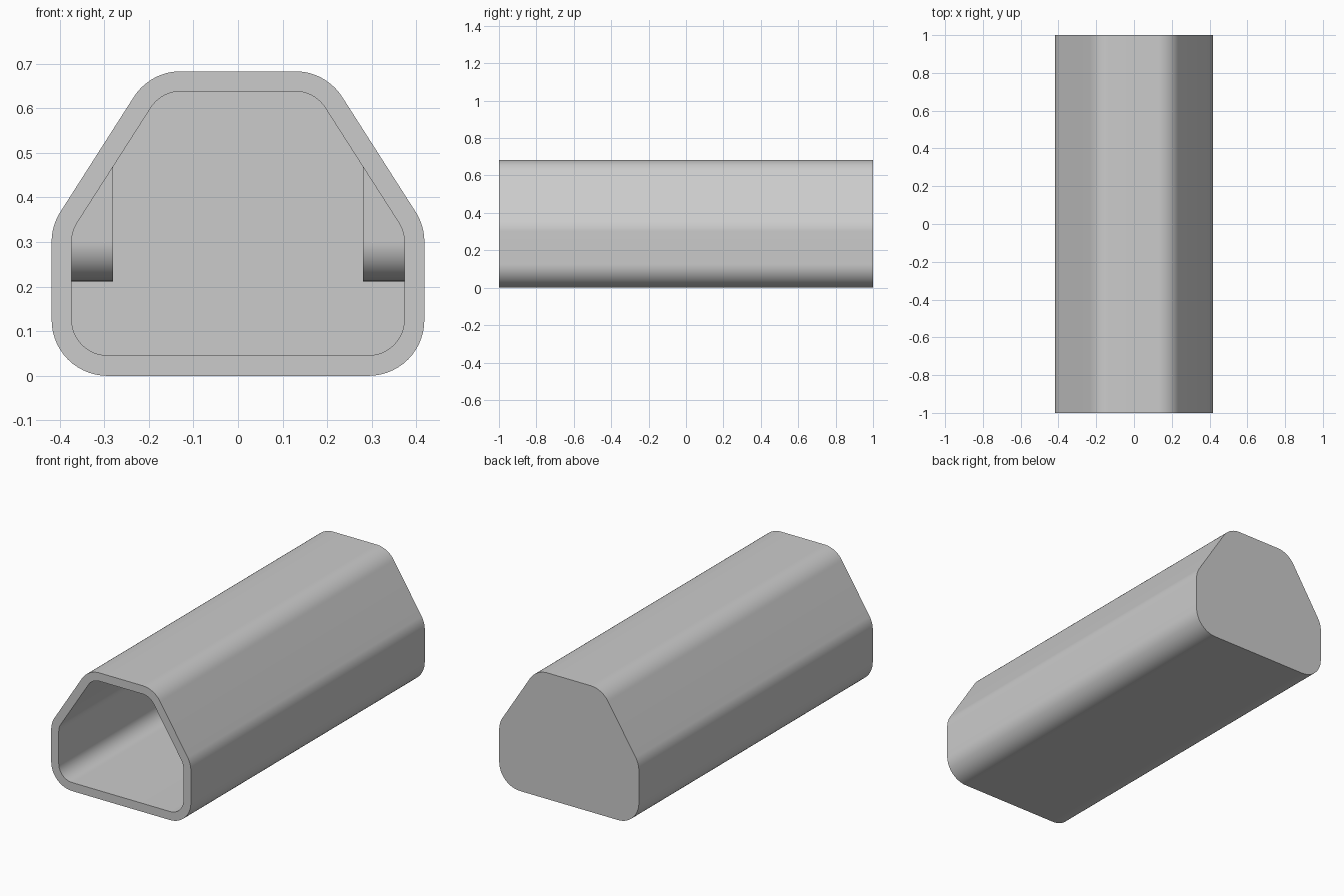
import bpy, bmesh, math
from mathutils import Vector

cube = bpy.data.objects.get("Cube")
if cube:
    bpy.data.objects.remove(cube, do_unlink=True)

grey = bpy.data.materials.new("plain grey")
grey.use_nodes = True
GREY = (0.6, 0.6, 0.6, 1)
grey.diffuse_color = GREY
grey.node_tree.nodes["Principled BSDF"].inputs["Base Color"].default_value = GREY


def round_corners(corners, steps=14):
    """Polygon of (a, b, radius) corners -> list of 2D points with tangent arcs."""
    out = []
    n = len(corners)
    for i, (a, b, r) in enumerate(corners):
        p = Vector((a, b))
        if r == 0:
            out.append(p)
            continue
        u = (Vector(corners[i - 1][:2]) - p).normalized()
        v = (Vector(corners[(i + 1) % n][:2]) - p).normalized()
        half = u.angle(v) / 2
        centre = p + (u + v).normalized() * (r / math.sin(half))
        start = p + u * (r / math.tan(half)) - centre
        end = p + v * (r / math.tan(half)) - centre
        sweep = math.pi - 2 * half
        for k in range(steps + 1):
            t = k / steps
            out.append(centre + (start * math.sin((1 - t) * sweep)
                                 + end * math.sin(t * sweep)) / math.sin(sweep))
    return out


def skin(name, loops):
    """Join successive equal loops with quads and cap both ends."""
    bm = bmesh.new()
    rings = [[bm.verts.new(co) for co in loop] for loop in loops]
    n = len(rings[0])
    for a, b in zip(rings, rings[1:]):
        for i in range(n):
            j = (i + 1) % n
            bm.faces.new((a[i], a[j], b[j], b[i]))
    bm.faces.new(rings[0])
    bm.faces.new(rings[-1])
    bmesh.ops.recalc_face_normals(bm, faces=bm.faces)
    mesh = bpy.data.meshes.new(name)
    bm.to_mesh(mesh)
    bm.free()
    mesh.materials.append(grey)
    ob = bpy.data.objects.new(name, mesh)
    bpy.context.collection.objects.link(ob)
    bpy.ops.object.select_all(action='DESELECT')
    ob.select_set(True)
    bpy.context.view_layer.objects.active = ob
    bpy.ops.object.shade_smooth_by_angle(angle=math.radians(30))
    return ob


def section(half):
    """Mirror right-half corners into a full rounded section."""
    return round_corners(half + [(-x, z, r) for x, z, r in reversed(half)])


# Hollow sleeve: open at the front, closed at the back
outer = section([(0.418, 0, 0.125), (0.418, 0.337, 0.125), (0.197, 0.683, 0.125)])
inner = section([(0.373, 0.046, 0.08), (0.373, 0.324, 0.08), (0.172, 0.638, 0.08)])
skin("sleeve", [[(p.x, y, p.y) for p in pts] for pts, y in
                ((outer, 1), (outer, -1), (inner, -1), (inner, 0.955))])

# Inner side ledges with a rounded lower front edge, running to the back wall
FRONT, BACK, BOTTOM = 0.3, 0.97, 0.212
for side, label in ((1, "left"), (-1, "right")):
    loops = []
    for x, top in ((0.28, 0.485), (0.395, 0.315)):
        prof = round_corners([(FRONT, top, 0), (FRONT, BOTTOM, 0.09),
                              (BACK, BOTTOM, 0), (BACK, top, 0)])
        loops.append([(side * x, p.x, p.y) for p in prof])
    skin(label + "_inner_ledge", loops)
